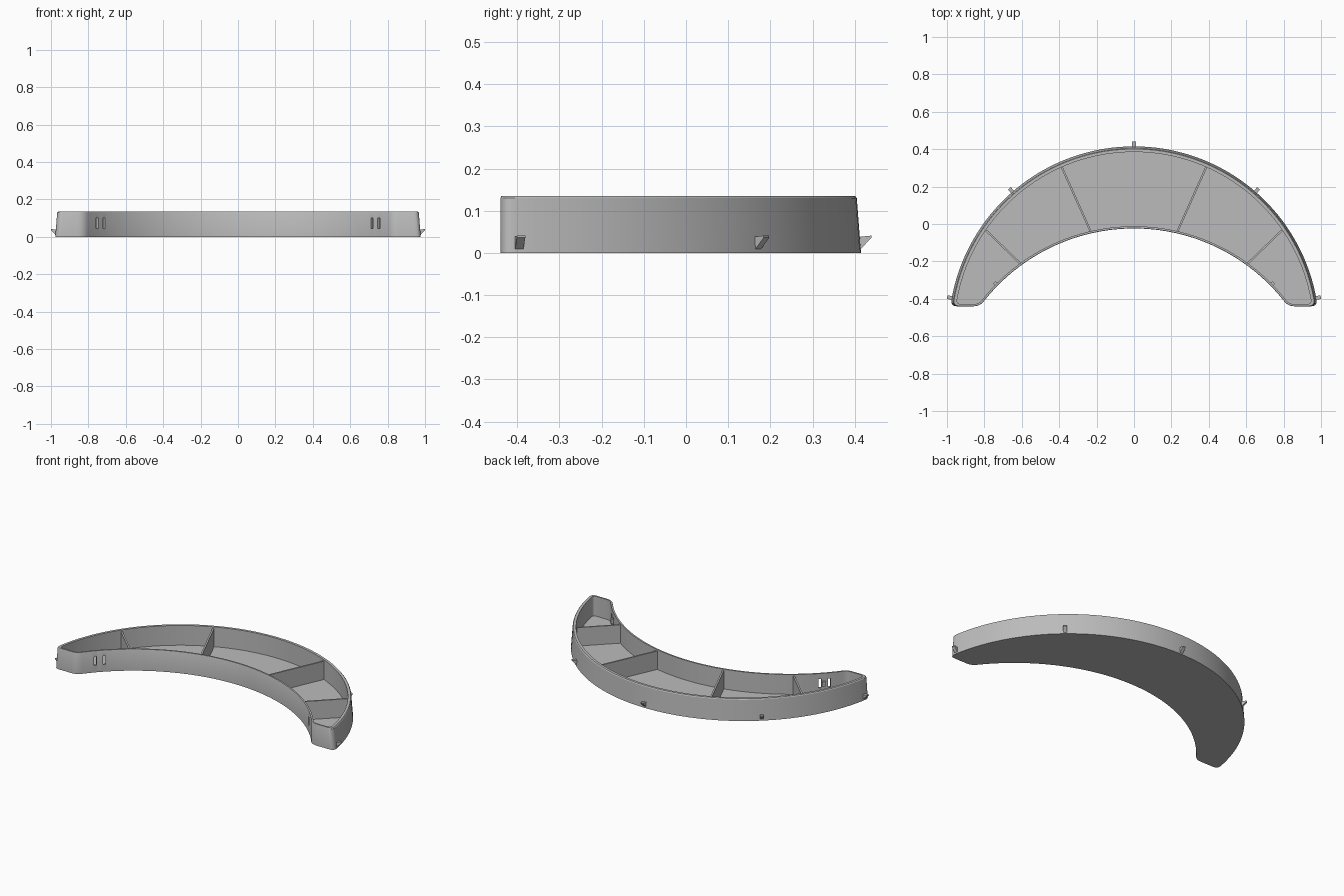
import bpy, bmesh
from math import sin, cos, asin, acos, radians, hypot, atan2
from mathutils import Vector, Matrix

cube = bpy.data.objects.get("Cube")
if cube:
    bpy.data.objects.remove(cube, do_unlink=True)

OUT_C, IN_C = -0.576, -1.047      # centres of the back and front arcs
HEIGHT, FLOOR = 0.135, 0.01

grey = bpy.data.materials.new("plain grey")
grey.use_nodes = True
grey.diffuse_color = (0.5, 0.5, 0.5, 1)
grey.node_tree.nodes["Principled BSDF"].inputs["Base Color"].default_value = (0.5, 0.5, 0.5, 1)


def add_object(name, bm):
    bmesh.ops.recalc_face_normals(bm, faces=bm.faces)
    mesh = bpy.data.meshes.new(name)
    bm.to_mesh(mesh)
    bm.free()
    mesh.materials.append(grey)
    obj = bpy.data.objects.new(name, mesh)
    bpy.context.collection.objects.link(obj)
    return obj


def box(name, size, place):
    bm = bmesh.new()
    bmesh.ops.create_cube(bm, size=1, matrix=place @ Matrix.Diagonal((*size, 1)))
    return add_object(name, bm)


def polar(centre, radius, angle, z):
    """Frame on an arc: local x runs along it, local y points outward."""
    spot = Vector((radius * sin(angle), centre + radius * cos(angle), z))
    return Matrix.Translation(spot) @ Matrix.Rotation(-angle, 4, "Z")


def arc(centre, radius, end, n):
    return [Vector((radius * sin(end * (2 * i / n - 1)),
                    centre + radius * cos(end * (2 * i / n - 1)))) for i in range(n + 1)]


def rounded(before, corner, after, d, n=6):
    """Curve that replaces a corner, reaching d along both sides."""
    a = corner + (before - corner).normalized() * d
    b = corner + (after - corner).normalized() * d
    return [a.lerp(corner, i / n).lerp(corner.lerp(b, i / n), i / n) for i in range(n + 1)]


def crescent(outer, inner, end_y, d):
    """Closed crescent outline with rounded horns, always the same point count."""
    out_end = acos((end_y - OUT_C) / outer)
    in_end = acos((end_y - IN_C) / inner)
    tip_out = arc(OUT_C, outer, out_end, 2)[-1]
    tip_in = arc(IN_C, inner, in_end, 2)[-1]
    back = arc(OUT_C, outer, out_end - d / outer, 72)
    front = arc(IN_C, inner, in_end - d / inner, 64)[::-1]
    right = (rounded(back[-1], tip_out, tip_in, d)
             + rounded(tip_out, tip_in, front[0], d))
    left = [Vector((-p.x, p.y)) for p in reversed(right)]
    return back[1:-1] + right + front[1:-1] + left


# Tray: leaning back wall, upright front wall, flat rim and floor
sections = [
    (0.991, 1.023, -0.44, 0.035, 0),
    (0.981, 1.023, -0.44, 0.035, HEIGHT - 0.005),
    (0.977, 1.025, -0.438, 0.034, HEIGHT),
    (0.961, 1.035, -0.428, 0.025, HEIGHT),
    (0.961, 1.035, -0.428, 0.025, FLOOR),
]
bm = bmesh.new()
loops = [[bm.verts.new((p.x, p.y, z)) for p in crescent(o, i, y, d)]
         for o, i, y, d, z in sections]
for low, high in zip(loops, loops[1:]):
    for k in range(len(low)):
        j = (k + 1) % len(low)
        bm.faces.new((low[k], low[j], high[j], high[k]))
caps = [bm.faces.new(loops[0]), bm.faces.new(loops[-1])]
bmesh.ops.triangulate(bm, faces=caps)
tray = add_object("tray", bm)

# Paired slots through the front wall near each horn
for side in (-1, 1):
    for x in (0.72, 0.757):
        angle = side * asin(x / 1.029)
        cutter = box("slot_cutter", (0.016, 0.05, 0.055), polar(IN_C, 1.029, angle, 0.072))
        cutter.hide_render = True
        cut = tray.modifiers.new("slot", "BOOLEAN")
        cut.operation = "DIFFERENCE"
        cut.solver = "EXACT"
        cut.object = cutter
        bpy.context.view_layer.objects.active = tray
        bpy.ops.object.modifier_apply(modifier=cut.name)
        bpy.data.objects.remove(cutter, do_unlink=True)

bpy.ops.object.select_all(action="DESELECT")
tray.select_set(True)
bpy.context.view_layer.objects.active = tray
bpy.ops.object.shade_smooth_by_angle(angle=radians(25))

# Small bridge between each pair of slots, inside the wall
for side, word in ((-1, "right"), (1, "left")):
    box(f"slot_bridge_{word}", (0.02, 0.016, 0.03),
        polar(IN_C, 1.04, side * asin(0.738 / 1.035), 0.072))

# Four upright dividers between the walls
spans = {"inner": ((0.387, 0.306), (0.231, -0.042)),
         "outer": ((0.79, -0.035), (0.603, -0.216))}
for side, word in ((-1, "right"), (1, "left")):
    for kind, (a, b) in spans.items():
        dx, dy = side * (a[0] - b[0]), a[1] - b[1]
        top = HEIGHT - 0.01
        place = (Matrix.Translation((side * (a[0] + b[0]) / 2, (a[1] + b[1]) / 2, (FLOOR + top) / 2))
                 @ Matrix.Rotation(atan2(dy, dx), 4, "Z"))
        box(f"{kind}_divider_{word}", (hypot(dx, dy), 0.01, top - FLOOR + 0.002), place)

# Wedge-shaped clips around the back wall
profile = [(-0.012, 0.008), (0.0, 0.008), (0.027, 0.036), (0.027, 0.041), (-0.012, 0.037)]
for number, degrees in enumerate((-79.5, -41, 0, 41, 79.5), 1):
    bm = bmesh.new()
    face = bm.faces.new([bm.verts.new((-0.01, y, z)) for y, z in profile])
    grown = bmesh.ops.extrude_face_region(bm, geom=[face])["geom"]
    bmesh.ops.translate(bm, vec=(0.02, 0, 0),
                        verts=[v for v in grown if isinstance(v, bmesh.types.BMVert)])
    bm.transform(polar(OUT_C, 0.989, radians(degrees), 0))
    add_object(f"clip_{number}", bm)
